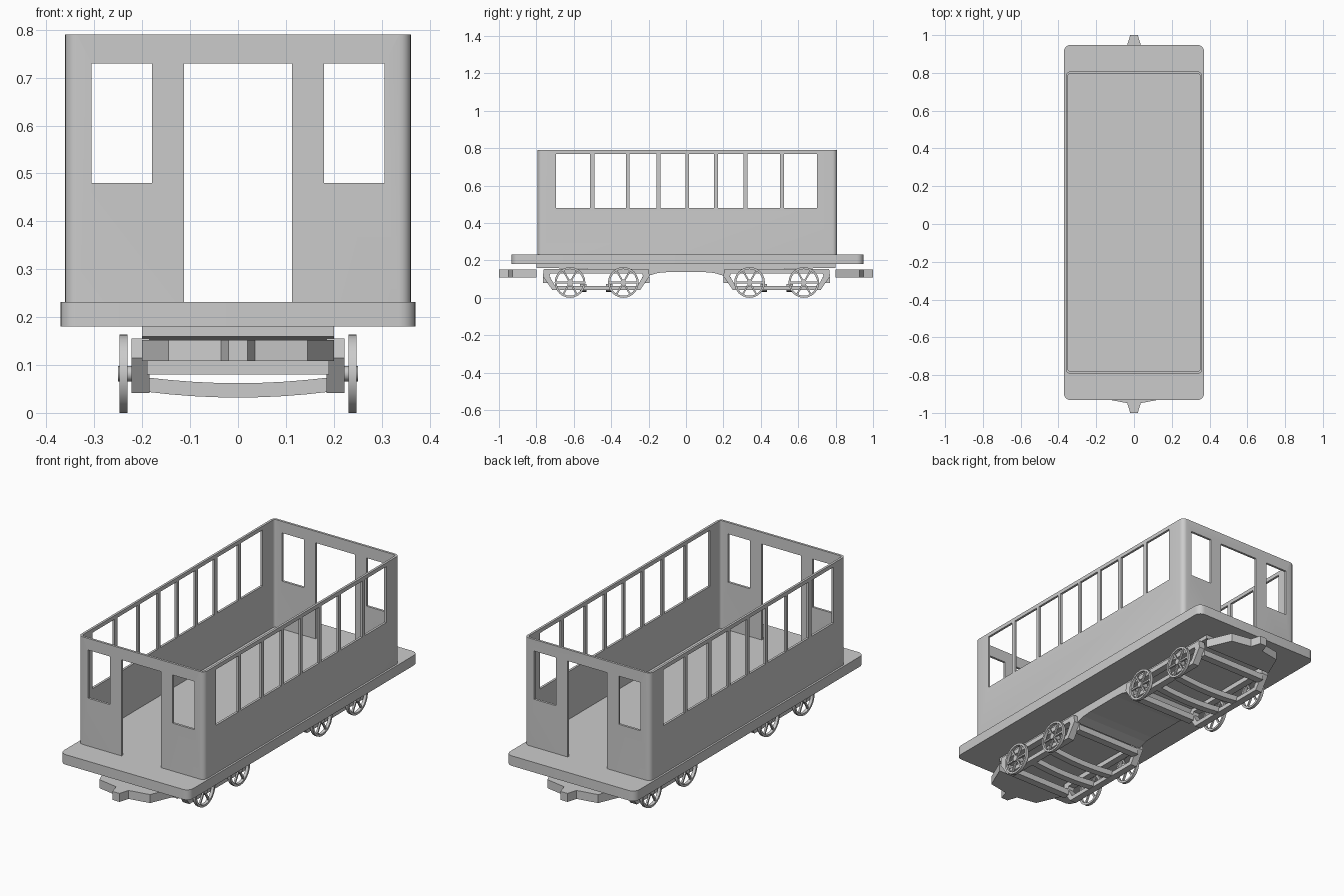
import bpy, bmesh, math
from mathutils import Matrix, Vector

if "Cube" in bpy.data.objects:
    bpy.data.objects.remove(bpy.data.objects["Cube"])


def finish(name, bm, smooth=False):
    bmesh.ops.recalc_face_normals(bm, faces=bm.faces)
    me = bpy.data.meshes.new(name)
    bm.to_mesh(me)
    bm.free()
    ob = bpy.data.objects.new(name, me)
    bpy.context.collection.objects.link(ob)
    if smooth:
        bpy.ops.object.select_all(action='DESELECT')
        bpy.context.view_layer.objects.active = ob
        ob.select_set(True)
        bpy.ops.object.shade_smooth_by_angle(angle=math.radians(35))
    return ob


def box(bm, x0, x1, y0, y1, z0, z1):
    m = Matrix.Translation(((x0 + x1) / 2, (y0 + y1) / 2, (z0 + z1) / 2))
    bmesh.ops.create_cube(bm, size=1, matrix=m @ Matrix.Diagonal((x1 - x0, y1 - y0, z1 - z0, 1)))


def prism(bm, pts, a, b, axis, hole=None):
    """Extrude a 2D outline along x or z, optionally as a closed ring."""
    def loop(p, t):
        return [bm.verts.new((t, u, v) if axis == 'x' else (u, v, t)) for u, v in p]
    outer = loop(pts, a), loop(pts, b)
    inner = (loop(hole, a), loop(hole, b)) if hole else None
    n = len(pts)
    if not hole:
        bm.faces.new(outer[0])
        bm.faces.new(outer[1])
    for i in range(n):
        j = (i + 1) % n
        bm.faces.new((outer[0][i], outer[0][j], outer[1][j], outer[1][i]))
        if hole:
            bm.faces.new((inner[0][i], inner[0][j], inner[1][j], inner[1][i]))
            for k in (0, 1):
                bm.faces.new((outer[k][i], outer[k][j], inner[k][j], inner[k][i]))


def rounded(hx, y0, y1, r, seg=5):
    pts = []
    for k, (cx, cy) in enumerate(((hx - r, y1 - r), (r - hx, y1 - r), (r - hx, y0 + r), (hx - r, y0 + r))):
        for i in range(seg + 1):
            a = math.pi / 2 * (k + i / seg)
            pts.append((cx + r * math.cos(a), cy + r * math.sin(a)))
    return pts


# floor platform
bm = bmesh.new()
prism(bm, rounded(0.371, -0.932, 0.948, 0.035), 0.18, 0.232, 'z')
finish("platform", bm, True)

# open-topped cabin walls
bm = bmesh.new()
prism(bm, rounded(0.361, -0.793, 0.808, 0.025), 0.23, 0.79, 'z',
      rounded(0.349, -0.781, 0.796, 0.013))
walls = finish("cabin_walls", bm, True)

# window and door openings
side = bmesh.new()
for y0, y1 in ((-0.695, -0.512), (-0.49, -0.322), (-0.303, -0.158), (-0.137, -0.003),
               (0.015, 0.15), (0.17, 0.307), (0.33, 0.503), (0.525, 0.70)):
    box(side, -0.5, 0.5, y0, y1, 0.48, 0.77)
end = bmesh.new()
box(end, -0.113, 0.113, -1, 1, 0.2, 0.73)
for s in (-1, 1):
    box(end, s * 0.243 - 0.063, s * 0.243 + 0.063, -1, 1, 0.48, 0.73)
for name, cbm in (("side_window_cutter", side), ("end_opening_cutter", end)):
    cutter = finish(name, cbm)
    cutter.hide_render = True
    mod = walls.modifiers.new(name, 'BOOLEAN')
    mod.operation, mod.solver, mod.object = 'DIFFERENCE', 'EXACT', cutter
    bpy.context.view_layer.objects.active = walls
    bpy.ops.object.modifier_apply(modifier=name)
    bpy.data.objects.remove(cutter)

# underframe with arched belly between the bogies
bm = bmesh.new()
half = [(0.1, 0.137), (0.15, 0.133), (0.2, 0.118), (0.225, 0.15), (0.8, 0.16), (0.8, 0.182)]
prism(bm, half + [(-y, z) for y, z in reversed(half)], -0.2, 0.2, 'x')
finish("underframe", bm)

# couplers
for s, name in ((-1, "front_coupler"), (1, "back_coupler")):
    bm = bmesh.new()
    right = [(0.02, 1.0), (0.036, 0.948), (0.145, 0.928), (0.2, 0.8)]
    outline = right + [(-x, y) for x, y in reversed(right)]
    prism(bm, [(x, s * y) for x, y in outline], 0.108, 0.152, 'z')
    finish(name, bm)

# bogies: hollow side frames, end beams, bowed lower bars
for c, name in ((-0.48, "front_bogie"), (0.485, "back_bogie")):
    bm = bmesh.new()
    outer = [(-0.28, 0.155), (-0.285, 0.115), (-0.235, 0.042), (0.235, 0.042), (0.285, 0.115), (0.28, 0.155)]
    inner = [(-0.245, 0.13), (-0.25, 0.115), (-0.22, 0.064), (0.22, 0.064), (0.25, 0.115), (0.245, 0.13)]
    for s in (-1, 1):
        prism(bm, [(y + c, z) for y, z in outer], s * 0.185, s * 0.222, 'x',
              [(y + c, z) for y, z in inner])
    for s in (-1, 1):
        ya, yb = c + s * 0.285, c + s * 0.245
        box(bm, -0.19, 0.19, min(ya, yb), max(ya, yb), 0.08, 0.112)
        # lower crossbars
        ym = c + s * 0.07
        n = 8
        rings = []
        for i in range(n + 1):
            x = -0.19 + 0.38 * i / n
            z = 0.032 + 0.012 * (x / 0.19) ** 2
            rings.append([bm.verts.new((x, ym + dy, z + dz)) for dy, dz in
                          ((-0.018, 0), (0.018, 0), (0.018, 0.03), (-0.018, 0.03))])
        for a, b in zip(rings, rings[1:]):
            for k in range(4):
                bm.faces.new((a[k], a[(k + 1) % 4], b[(k + 1) % 4], b[k]))
        bm.faces.new(rings[0])
        bm.faces.new(rings[-1])
    finish(name, bm)

# spoked wheels with hub stubs
R, ZC, N = 0.082, 0.082, 24
for y in (-0.62, -0.335, 0.34, 0.63):
    for s, sname in ((-1, "left"), (1, "right")):
        bm = bmesh.new()
        circle = [(math.cos(2 * math.pi * i / N), math.sin(2 * math.pi * i / N)) for i in range(N)]
        prism(bm, [(y + R * a, ZC + R * b) for a, b in circle], s * 0.231, s * 0.247, 'x',
              [(y + (R - 0.011) * a, ZC + (R - 0.011) * b) for a, b in circle])
        for i in range(6):
            m = (Matrix.Translation((s * 0.239, y, ZC)) @ Matrix.Rotation(math.pi / 3 * i, 4, 'X')
                 @ Matrix.Translation((0, 0.042, 0)) @ Matrix.Diagonal((0.009, 0.064, 0.009, 1)))
            bmesh.ops.create_cube(bm, size=1, matrix=m)
        prism(bm, [(y + 0.016 * a, ZC + 0.016 * b) for a, b in circle[::2]], s * 0.21, s * 0.251, 'x')
        finish(sname + "_wheel", bm, True)
